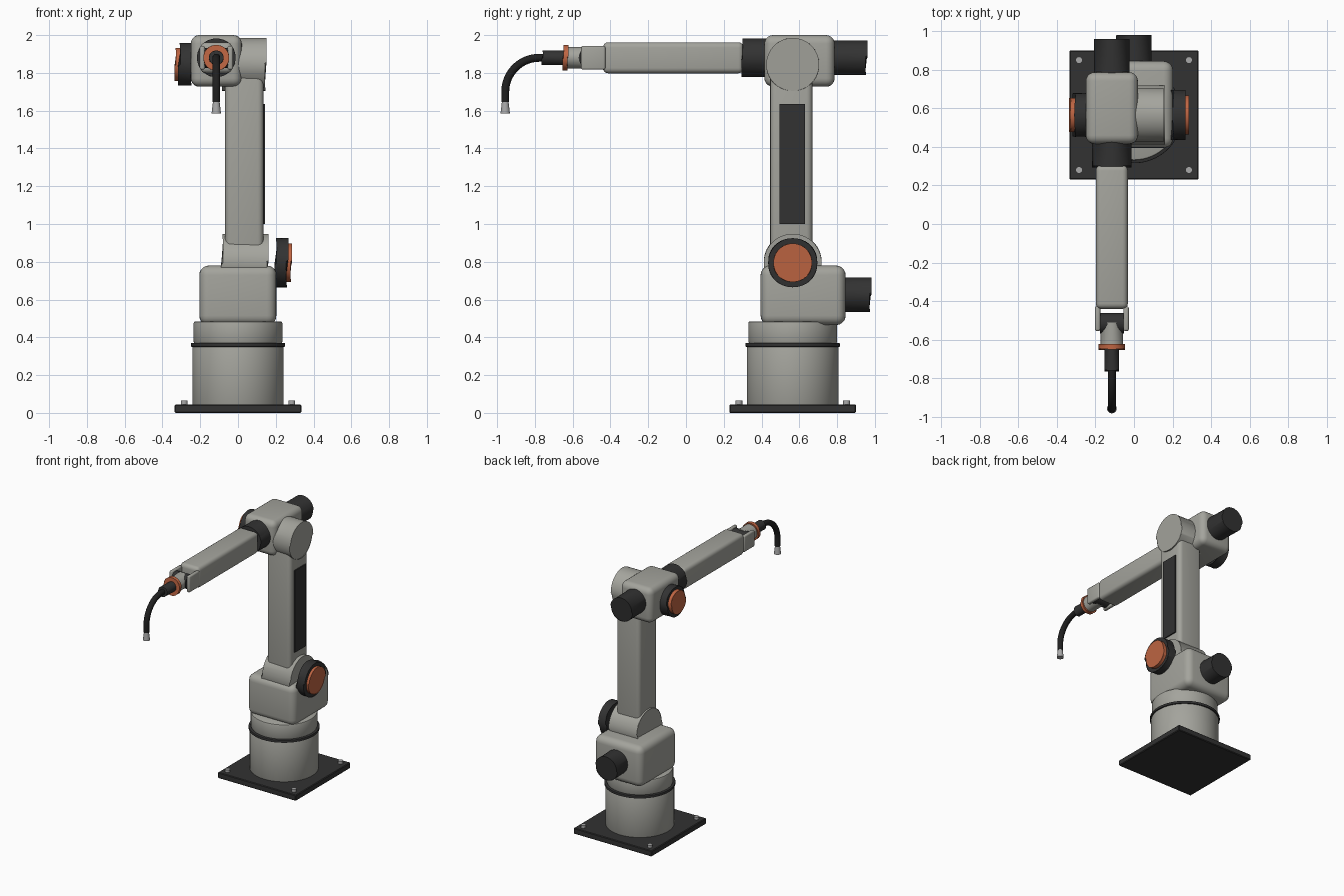
import bpy, bmesh, math
from mathutils import Matrix, Vector

if "Cube" in bpy.data.objects:
    bpy.data.objects.remove(bpy.data.objects["Cube"])


def material(name, rgb):
    m = bpy.data.materials.new(name)
    m.diffuse_color = (*rgb, 1)
    m.use_nodes = True
    m.node_tree.nodes["Principled BSDF"].inputs["Base Color"].default_value = m.diffuse_color
    return m


GREY = material("warm_grey_paint", (0.37, 0.37, 0.335))
DARK = material("charcoal", (0.032, 0.032, 0.032))
ORANGE = material("orange_cap", (0.52, 0.13, 0.055))
RUBBER = material("black_rubber", (0.014, 0.014, 0.014))
STEEL = material("steel", (0.40, 0.40, 0.40))


def finish(name, bm, mat, bevel=0.0, segs=4):
    """Round the hard edges, make the object and shade it smooth by angle."""
    if bevel:
        edges = [e for e in bm.edges if e.calc_face_angle(0) > math.radians(40)]
        bmesh.ops.bevel(bm, geom=edges, offset=bevel, segments=segs, profile=0.5,
                        affect='EDGES', clamp_overlap=True)
    mesh = bpy.data.meshes.new(name)
    bm.to_mesh(mesh)
    bm.free()
    mesh.materials.append(mat)
    ob = bpy.data.objects.new(name, mesh)
    bpy.context.collection.objects.link(ob)
    bpy.ops.object.select_all(action='DESELECT')
    ob.select_set(True)
    bpy.context.view_layer.objects.active = ob
    bpy.ops.object.shade_smooth_by_angle(angle=math.radians(35))
    return ob


def box(name, x, y, z, mat, bevel=0.0, segs=4):
    """Box from (min, max) ranges."""
    bm = bmesh.new()
    bmesh.ops.create_cube(bm, size=1)
    for v in bm.verts:
        v.co = [sum(r) / 2 + c * (r[1] - r[0]) for c, r in zip(v.co, (x, y, z))]
    return finish(name, bm, mat, bevel, segs)


def cyl(name, axis, span, centre, r, mat, bevel=0.0, r2=None, n=48):
    """Cylinder along an axis; centre holds the two other coordinates in order."""
    bm = bmesh.new()
    bmesh.ops.create_cone(bm, cap_ends=True, segments=n, radius1=r,
                          radius2=r if r2 is None else r2, depth=span[1] - span[0])
    turn = {'X': Matrix.Rotation(math.pi / 2, 4, 'Y'),
            'Y': Matrix.Rotation(-math.pi / 2, 4, 'X'),
            'Z': Matrix.Identity(4)}[axis]
    pos = list(centre)
    pos.insert('XYZ'.index(axis), sum(span) / 2)
    bm.transform(Matrix.Translation(Vector(pos)) @ turn)
    return finish(name, bm, mat, bevel, 2)


CY = 0.565       # column axis
AX, AZ = -0.115, 1.88   # forearm axis

# Base plate with four bolts
box("base_plate", (-0.335, 0.335), (CY - 0.335, CY + 0.335), (0, 0.045), DARK, 0.005, 1)
for sx in (-1, 1):
    for sy in (-1, 1):
        cyl("base_bolt", 'Z', (0.04, 0.065), (sx * 0.285, CY + sy * 0.285),
            0.018, STEEL, n=16)

# Pedestal and turntable
cyl("pedestal", 'Z', (0.04, 0.352), (0, CY), 0.242, GREY, 0.006, n=64)
cyl("seal_ring", 'Z', (0.35, 0.37), (0, CY), 0.25, DARK, 0.004, n=64)
cyl("turntable", 'Z', (0.368, 0.485), (0, CY), 0.235, GREY, 0.01, n=64)

# Shoulder housing, joint drum and motors
box("shoulder_housing", (-0.205, 0.203), (0.395, 0.845), (0.465, 0.78), GREY, 0.05, 5)
cyl("shoulder_motor", 'Y', (0.82, 0.975), (0, 0.625), 0.092, DARK, 0.006)
cyl("shoulder_drum", 'X', (-0.083, 0.156), (CY, 0.795), 0.153, GREY, 0.006, n=64)
cyl("shoulder_disc", 'X', (0.20, 0.26), (CY, 0.795), 0.13, DARK, 0.008)
cyl("shoulder_cap", 'X', (0.255, 0.281), (CY, 0.795), 0.102, ORANGE, 0.005)

# Upper arm with side panel
box("upper_arm", (-0.068, 0.135), (0.446, 0.669), (0.80, 1.845), GREY, 0.03)
box("arm_panel", (0.13, 0.144), (0.495, 0.63), (1.0, 1.635), DARK)

# Elbow drum, housing, motor and side disc
cyl("elbow_drum", 'X', (-0.08, 0.146), (CY, 1.845), 0.14, GREY, 0.006, n=64)
box("elbow_housing", (-0.25, 0.02), (0.415, 0.787), (1.727, 2.0), GREY, 0.045, 5)
cyl("elbow_motor", 'Y', (0.76, 0.954), (AX, AZ), 0.092, DARK, 0.006)
cyl("elbow_disc", 'X', (-0.31, -0.245), (CY, 1.845), 0.113, DARK, 0.008)
cyl("elbow_cap", 'X', (-0.331, -0.305), (CY, 1.845), 0.088, ORANGE, 0.005)

# Forearm
cyl("forearm_collar", 'Y', (0.298, 0.44), (AX, AZ), 0.102, DARK, 0.004)
box("forearm", (AX - 0.083, AX + 0.083), (-0.44, 0.305), (AZ - 0.082, AZ + 0.082),
    GREY, 0.028)

# Wrist fork, pivot and flange
for s in (-1, 1):
    xs = sorted((AX + s * 0.06, AX + s * 0.088))
    box("wrist_fork", xs, (-0.555, -0.427), (AZ - 0.063, AZ + 0.063), GREY, 0.01, 3)
cyl("wrist_pivot", 'X', (AX - 0.062, AX + 0.062), (-0.515, AZ), 0.053, DARK)
cyl("wrist_barrel", 'Y', (-0.63, -0.515), (AX, AZ), 0.058, GREY, 0.003)
cyl("tool_flange", 'Y', (-0.65, -0.626), (AX, AZ), 0.068, ORANGE, 0.004)
cyl("torch_body", 'Y', (-0.76, -0.645), (AX, AZ), 0.038, DARK, 0.004)

# Curved torch neck: a ring swept along a straight lead and a quarter arc
R, RY, RZ = 0.18, -0.777, 1.70
path = [(-0.75, RZ + R, 0.0)]
path += [(RY - R * math.sin(a), RZ + R * math.cos(a), a)
         for a in (i * math.pi / 32 for i in range(17))]
path.append((RY - R, 1.645, math.pi / 2))
bm = bmesh.new()
rings = []
for y, z, a in path:
    rings.append([bm.verts.new((AX + 0.021 * math.cos(t),
                                y + 0.021 * math.sin(t) * -math.sin(a),
                                z + 0.021 * math.sin(t) * math.cos(a)))
                  for t in (k * math.tau / 20 for k in range(20))])
for a, b in zip(rings, rings[1:]):
    for k in range(20):
        j = (k + 1) % 20
        bm.faces.new((a[k], a[j], b[j], b[k]))
bm.faces.new(rings[0])
bm.faces.new(rings[-1])
bmesh.ops.recalc_face_normals(bm, faces=bm.faces)
finish("torch_neck", bm, RUBBER)

# Nozzle at the tip
cyl("torch_nozzle", 'Z', (1.585, 1.652), (AX, RY - R), 0.025, STEEL, r2=0.017, n=24)
